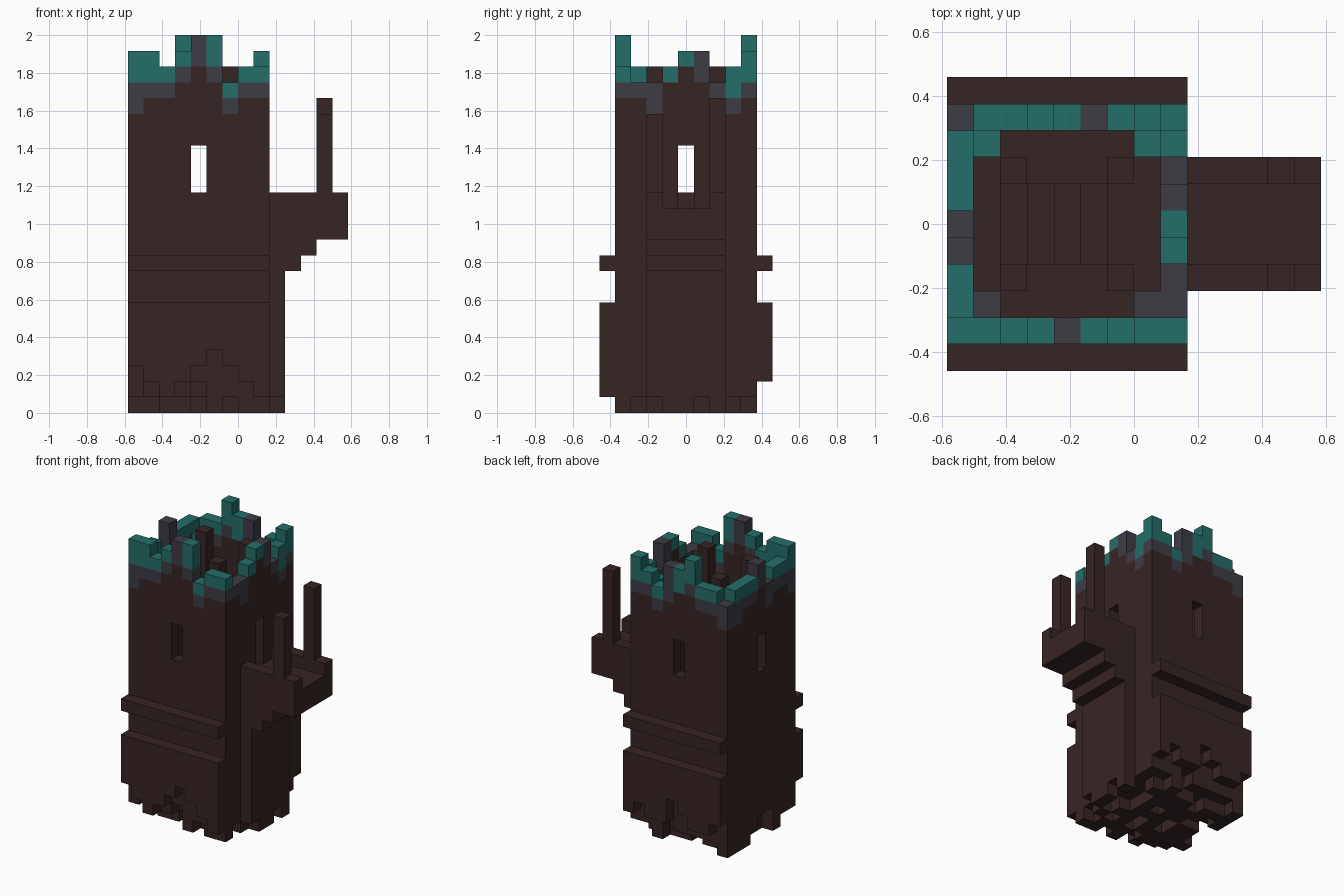
import bpy
import bmesh
import random
from mathutils import Vector

UNIT = 1 / 12  # size of one block
random.seed(4)

cube = bpy.data.objects.get("Cube")
if cube:
    bpy.data.objects.remove(cube, do_unlink=True)


def make_material(name, colour):
    mat = bpy.data.materials.new(name)
    mat.use_nodes = True
    mat.diffuse_color = (*colour, 1)
    bsdf = next(n for n in mat.node_tree.nodes if n.type == 'BSDF_PRINCIPLED')
    bsdf.inputs["Base Color"].default_value = (*colour, 1)
    return mat


BROWN, GREY, TEAL = range(3)
MATERIALS = [
    make_material("dark_brown", (0.039, 0.018, 0.018)),
    make_material("slate_grey", (0.048, 0.045, 0.060)),
    make_material("teal", (0.017, 0.156, 0.141)),
]


class Part:
    """Collects axis-aligned boxes, measured in blocks, into one object."""

    def __init__(self, name):
        self.name = name
        self.bm = bmesh.new()

    def box(self, x, y, z, mat=BROWN):
        if z[1] <= z[0]:
            return
        low = Vector((x[0], y[0], z[0])) * UNIT
        high = Vector((x[1], y[1], z[1])) * UNIT
        new = bmesh.ops.create_cube(self.bm, size=1)["verts"]
        for v in new:
            v.co = (low + high) / 2 + v.co * (high - low)
        for face in {f for v in new for f in v.link_faces}:
            face.material_index = mat

    def finish(self):
        mesh = bpy.data.meshes.new(self.name)
        self.bm.to_mesh(mesh)
        self.bm.free()
        for mat in MATERIALS:
            mesh.materials.append(mat)
        obj = bpy.data.objects.new(self.name, mesh)
        bpy.context.collection.objects.link(obj)


# Tower footprint and main levels
X0, X1, Y0, Y1 = -7, 2, -4.5, 4.5
BASE, FLOOR, RIM = 3, 13, 18
SIDE = 9


def pierced_wall(part, along_x, near, opening, sill, head):
    """Wall one block thick with a rectangular opening."""
    start, end = (X0, X1) if along_x else (Y0 + 1, Y1 - 1)
    a, b = opening

    def piece(span, z):
        depth = (near, near + 1)
        if along_x:
            part.box(span, depth, z)
        else:
            part.box(depth, span, z)

    piece((start, a), (BASE, RIM))
    piece((b, end), (BASE, RIM))
    piece((a, b), (BASE, sill))
    piece((a, b), (head, RIM))


# Walls with narrow windows and a doorway to the balcony
walls = Part("tower_walls")
for y in (Y0, Y1 - 1):
    pierced_wall(walls, True, y, (-3, -2), FLOOR + 1, 17)
pierced_wall(walls, False, X0, (-0.5, 0.5), FLOOR + 1, 17)
pierced_wall(walls, False, X1 - 1, (-0.5, 0.5), FLOOR, 17)
walls.finish()

# Solid core, room floor and a sunken stair
core = Part("tower_floor")
core.box((X0 + 1, X1 - 1), (Y0 + 1, Y1 - 1), (BASE, 8))
for s in (-1, 1):
    core.box((X0 + 1, X1 - 1), sorted((s * 1.5, s * 3.5)), (8, FLOOR))
core.box((-6, -5), (-1.5, 1.5), (8, FLOOR))
core.box((0, 1), (-1.5, 1.5), (8, FLOOR))
for i in range(5):
    core.box((-i - 1, -i), (-1.5, 1.5), (8, FLOOR - i))
core.finish()

# Ragged underside, longest in the middle
under = Part("ragged_base")
for i in range(SIDE):
    for j in range(SIDE):
        edge = i in (0, SIDE - 1) or j in (0, SIDE - 1)
        low = random.choice((0, 1, 1, 2) if edge else (0, 0, 1))
        if (i, j) in ((8, 0), (0, 7)):
            low = 0
        x, y = X0 + i, Y0 + j
        under.box((x, x + 1), (y, y + 1), (low, BASE))
under.finish()

# Raised bands on front and back, the lower one with a broken bottom edge
for name, y, bottoms in (("front_bands", Y0 - 1, "321234321"),
                         ("back_bands", Y1, "322342232")):
    bands = Part(name)
    for i, low in enumerate(bottoms):
        bands.box((X0 + i, X0 + i + 1), (y, y + 1), (int(low), 4))
    bands.box((X0, X1), (y, y + 1), (4, 7))
    bands.box((X0, X1), (y, y + 1), (9, 10))
    bands.finish()

# Broken crown: each column gives its brown, grey and teal tops above the rim
CROWN = {
    "front": "135 235 234 345 466 346 123 234 234",
    "back": "133 234 234 346 335 255 123 234 235",
    "left": "233 133 334 445 355 233 124",
    "right": "234 234 133 355 234 234 134",
}
for side, columns in CROWN.items():
    crown = Part(side + "_crown")
    for i, tops in enumerate(columns.split()):
        if side in ("front", "back"):
            x, y = X0 + i, (Y0 if side == "front" else Y1 - 1)
        else:
            x, y = (X1 - 1 if side == "left" else X0), Y0 + 1 + i
        z = RIM
        for mat, top in enumerate(tops):
            crown.box((x, x + 1), (y, y + 1), (z, RIM + int(top)), mat)
            z = RIM + int(top)
    crown.finish()

# Thickened inner corners
corners = Part("inner_corners")
for x in (-6, 0):
    for y, mat in ((-3.5, GREY), (2.5, TEAL)):
        corners.box((x, x + 1), (y, y + 1), (FLOOR, 20))
        corners.box((x, x + 1), (y, y + 1), (20, 21), mat)
corners.finish()

# Four posts inside the room
posts = Part("inner_posts")
for x in (-5, -1):
    for y in (-2.5, 1.5):
        posts.box((x, x + 1), (y, y + 1), (FLOOR, 22))
posts.finish()

# Buttress and stepped brackets carrying the balcony
buttress = Part("buttress")
for j, low in enumerate("10010"):
    y = -2.5 + j
    buttress.box((2, 3), (y, y + 1), (int(low), 2))
for reach, z in ((3, (2, 9)), (4, (9, 10)), (5, (10, 11))):
    buttress.box((2, reach), (-2.5, 2.5), z)
buttress.finish()

balcony = Part("balcony")
balcony.box((2, 7), (-2.5, 2.5), (11, FLOOR))
for y, top in ((-2.5, 19), (1.5, 20)):
    balcony.box((2, 7), (y, y + 1), (FLOOR, FLOOR + 1))
    balcony.box((5, 6), (y, y + 1), (FLOOR + 1, top))
balcony.finish()
